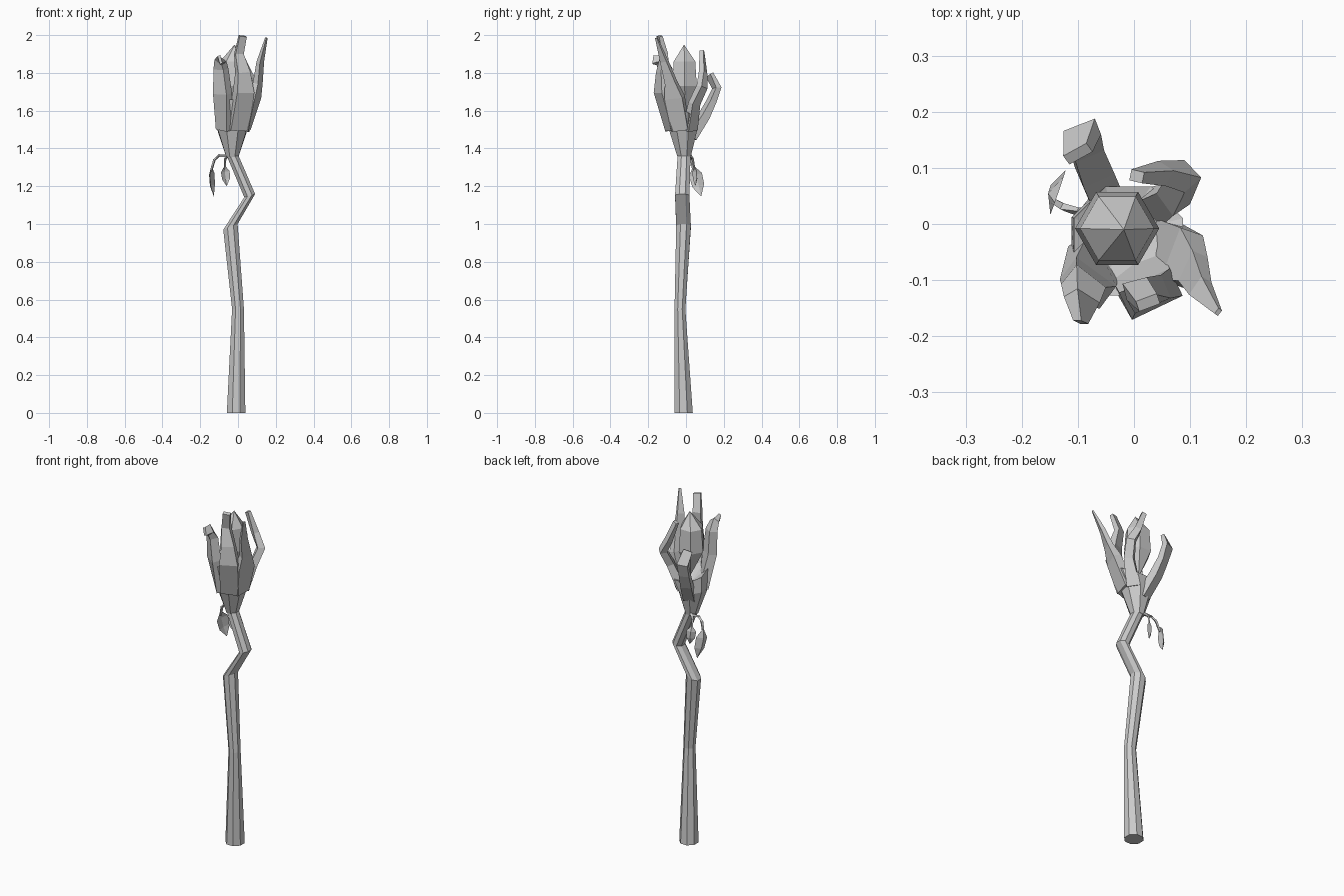
import bpy, bmesh, math
from mathutils import Vector

AXIS = Vector((-0.02, -0.02, 0))


def loft(name, rings, end_point=None, start_point=None):
    """Skin a list of equal-sized vertex rings, closing ends with a cap or a point."""
    bm = bmesh.new()
    vs = [[bm.verts.new(p) for p in r] for r in rings]
    n = len(vs[0])
    for a, b in zip(vs, vs[1:]):
        for i in range(n):
            j = (i + 1) % n
            bm.faces.new((a[i], a[j], b[j], b[i]))
    for ring, point in ((vs[0], start_point), (vs[-1], end_point)):
        if point is None:
            bm.faces.new(ring)
        else:
            tip = bm.verts.new(point)
            for i in range(n):
                bm.faces.new((ring[i], ring[(i + 1) % n], tip))
    bmesh.ops.recalc_face_normals(bm, faces=bm.faces)
    me = bpy.data.meshes.new(name)
    bm.to_mesh(me)
    bm.free()
    ob = bpy.data.objects.new(name, me)
    bpy.context.collection.objects.link(ob)
    return ob


def ring(x, y, z, rx, ry, n=8, tilt_x=0.0, tilt_y=0.0, turn=0.5):
    out = []
    for i in range(n):
        a = 2 * math.pi * (i + turn) / n
        dx, dy = rx * math.cos(a), ry * math.sin(a)
        out.append((x + dx, y + dy, z + tilt_x * dx + tilt_y * dy))
    return out


def strip(name, path):
    """Four-sided bent bar; each path entry is x, y, z, width, thickness."""
    pts = [Vector(p[:3]) for p in path]
    rings = []
    for i, p in enumerate(pts):
        tan = (pts[min(i + 1, len(pts) - 1)] - pts[max(i - 1, 0)]).normalized()
        out = p - AXIS
        out.z = 0
        side = tan.cross(out).normalized()
        out = side.cross(tan).normalized()
        w, t = side * path[i][3] / 2, out * path[i][4] / 2
        rings.append([p - w - t, p + w - t, p + w + t, p - w + t])
    return loft(name, rings)


# crooked shaft
loft("shaft", [
    ring(-0.01, -0.013, 0.0, 0.053, 0.053),
    ring(0.0, -0.032, 0.55, 0.034, 0.031),
    ring(-0.04, -0.013, 0.985, 0.041, 0.042, tilt_x=0.4),
    ring(0.062, -0.02, 1.15, 0.031, 0.041, tilt_x=0.3),
    ring(-0.03, -0.01, 1.365, 0.034, 0.037),
])

# flared cup, higher at the front than at the back
loft("cup", [
    ring(-0.03, -0.01, 1.355, 0.035, 0.038),
    ring(-0.03, -0.02, 1.51, 0.088, 0.085, tilt_y=-0.2),
    ring(-0.01, -0.03, 1.61, 0.105, 0.105, tilt_y=-0.5),
], end_point=(-0.03, -0.02, 1.54))

# claws around the crystal
CLAWS = {
    "front_left_claw": [
        (-0.07, -0.06, 1.50, 0.09, 0.05), (-0.082, -0.105, 1.69, 0.088, 0.05),
        (-0.09, -0.11, 1.82, 0.066, 0.045), (-0.093, -0.135, 1.865, 0.055, 0.035),
        (-0.095, -0.175, 1.87, 0.045, 0.015)],
    "front_claw": [
        (0.0, -0.07, 1.50, 0.10, 0.05), (0.03, -0.125, 1.70, 0.10, 0.055),
        (0.025, -0.125, 1.80, 0.07, 0.045), (0.005, -0.115, 1.90, 0.045, 0.03),
        (0.025, -0.14, 1.995, 0.04, 0.02)],
    "right_claw": [
        (0.035, -0.03, 1.50, 0.09, 0.05), (0.085, -0.06, 1.67, 0.10, 0.045),
        (0.105, -0.08, 1.75, 0.06, 0.03), (0.118, -0.115, 1.86, 0.04, 0.022),
        (0.15, -0.157, 1.985, 0.012, 0.008)],
    "back_right_claw": [
        (0.02, 0.02, 1.50, 0.07, 0.05), (0.07, 0.045, 1.64, 0.05, 0.04),
        (0.09, 0.085, 1.725, 0.045, 0.04), (0.05, 0.09, 1.80, 0.035, 0.032),
        (0.005, 0.085, 1.915, 0.025, 0.02)],
    "back_left_claw": [
        (-0.04, 0.025, 1.46, 0.06, 0.05), (-0.07, 0.095, 1.57, 0.06, 0.045),
        (-0.085, 0.135, 1.65, 0.055, 0.035), (-0.092, 0.163, 1.72, 0.06, 0.03),
        (-0.10, 0.125, 1.79, 0.05, 0.02)],
}
for claw_name, path in CLAWS.items():
    strip(claw_name, path)

# six-sided crystal
loft("crystal", [
    ring(-0.03, -0.008, 1.73, 0.075, 0.075, 6, turn=0),
    ring(-0.03, -0.008, 1.86, 0.066, 0.066, 6, turn=0),
], end_point=(-0.018, -0.01, 1.95), start_point=(-0.03, 0.0, 1.58))

# hanging leaves on thin stems
strip("outer_stem", [
    (-0.05, 0.02, 1.36, 0.014, 0.012), (-0.10, 0.022, 1.362, 0.012, 0.01),
    (-0.125, 0.03, 1.34, 0.012, 0.01), (-0.142, 0.04, 1.28, 0.01, 0.008)])
strip("inner_stem", [
    (-0.045, 0.02, 1.37, 0.012, 0.01), (-0.068, 0.035, 1.345, 0.01, 0.008),
    (-0.07, 0.045, 1.29, 0.008, 0.006)])


def leaf(name, top, tip, across, bulge):
    """Folded kite-shaped blade with a raised middle."""
    top, tip, w, b = map(Vector, (top, tip, across, bulge))
    up, low = top.lerp(tip, 0.3), top.lerp(tip, 0.65)
    rings = [[up - w, up + b, up + w, up + b * 0.6],
             [low - w * 0.9, low + b, low + w * 0.9, low + b * 0.6]]
    loft(name, rings, end_point=tip, start_point=top)


leaf("outer_leaf", (-0.141, 0.038, 1.31), (-0.128, 0.08, 1.145),
     (0.012, 0.034, 0.01), (-0.016, 0.004, 0))
leaf("inner_leaf", (-0.07, 0.044, 1.31), (-0.06, 0.05, 1.2),
     (0.023, 0.012, 0.003), (-0.004, 0.012, 0))
